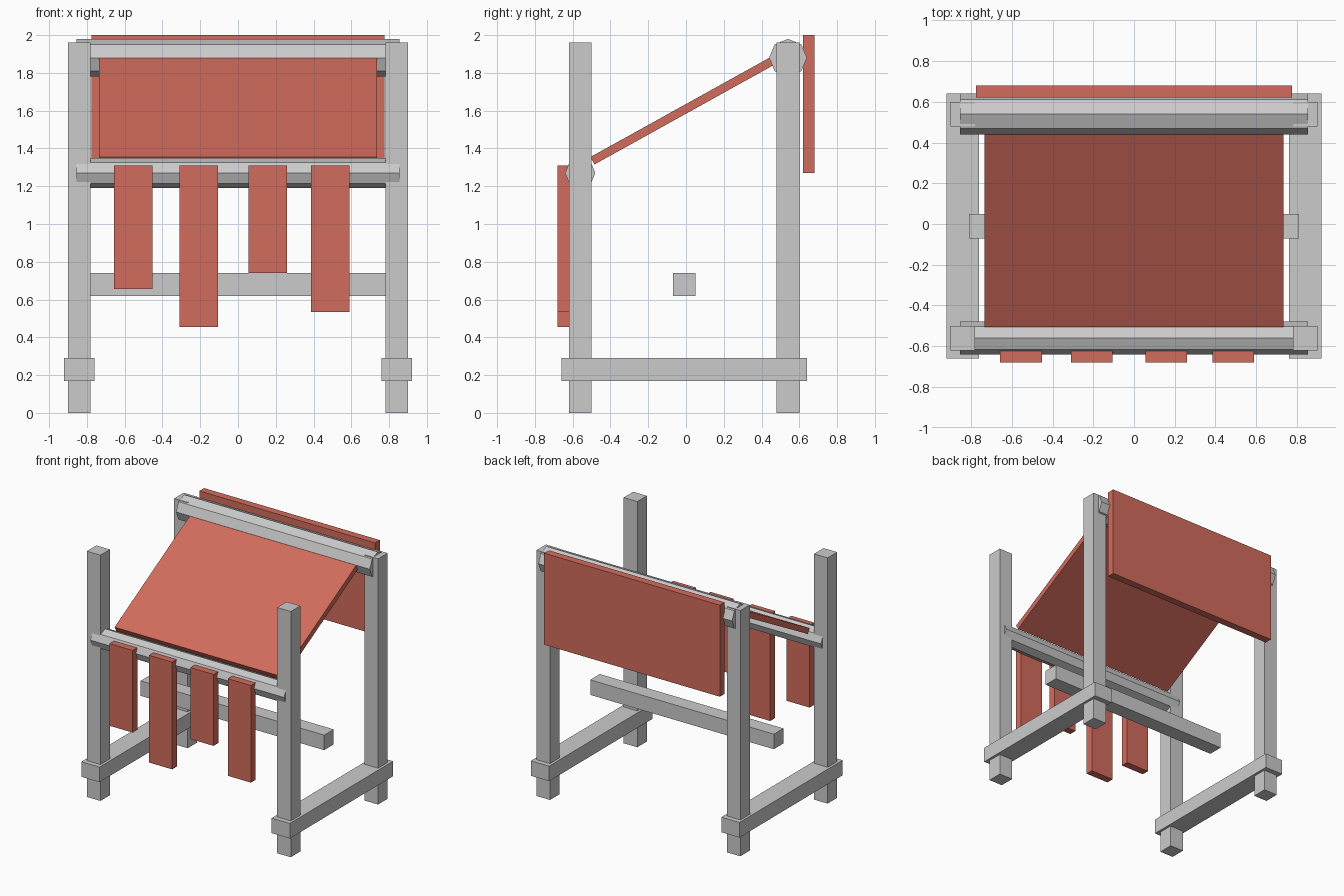
import bpy, math

if "Cube" in bpy.data.objects:
    bpy.data.objects.remove(bpy.data.objects["Cube"])

red = bpy.data.materials.new("red_cloth")
red.diffuse_color = (0.65, 0.15, 0.11, 1)
red.use_nodes = True
red.node_tree.nodes["Principled BSDF"].inputs["Base Color"].default_value = red.diffuse_color


def box(name, x, y, z, mat=None):
    """Box from (min, max) ranges on each axis."""
    r = (x, y, z)
    bpy.ops.mesh.primitive_cube_add(size=1, location=[(a + b) / 2 for a, b in r])
    o = bpy.context.object
    o.name = name
    o.scale = [b - a for a, b in r]
    bpy.ops.object.transform_apply(location=False, rotation=False, scale=True)
    if mat:
        o.data.materials.append(mat)
    return o


def roller(name, y, z, radius):
    """Eight-sided beam along x with corners on the axes."""
    bpy.ops.mesh.primitive_cylinder_add(vertices=8, radius=radius, depth=1.71,
                                        location=(0, y, z),
                                        rotation=(0, math.pi / 2, 0))
    bpy.context.object.name = name


# Posts and side rails
for side, s in (("left", -1), ("right", 1)):
    px = sorted((s * 0.78, s * 0.90))
    box(f"{side}_front_post", px, (-0.62, -0.50), (0, 1.96))
    box(f"{side}_back_post", px, (0.48, 0.60), (0, 1.96))
    box(f"{side}_foot_rail", sorted((s * 0.76, s * 0.92)), (-0.66, 0.64), (0.17, 0.29))

# Cross bar
box("cross_bar", (-0.81, 0.81), (-0.07, 0.05), (0.62, 0.74))

# Beams
roller("front_beam", -0.56, 1.27, 0.08)
roller("back_beam", 0.54, 1.88, 0.10)

# Sloping cloth between the beams
y0, z0, y1, z1 = -0.495, 1.335, 0.475, 1.873
length = math.hypot(y1 - y0, z1 - z0)
cloth = box("sloping_cloth", (-0.735, 0.735), (-length / 2, length / 2), (-0.0225, 0.0225), red)
cloth.location = (0, (y0 + y1) / 2, (z0 + z1) / 2)
cloth.rotation_euler.x = math.atan2(z1 - z0, y1 - y0)

# Cloth hanging behind the back beam
box("back_cloth", (-0.775, 0.775), (0.62, 0.68), (1.27, 2.0), red)

# Strips hanging from the front beam
for i, (x, bottom) in enumerate([(-0.555, 0.655), (-0.207, 0.455), (0.158, 0.74), (0.488, 0.535)]):
    box(f"hanging_strip_{i + 1}", (x - 0.102, x + 0.102), (-0.68, -0.62), (bottom, 1.31), red)
